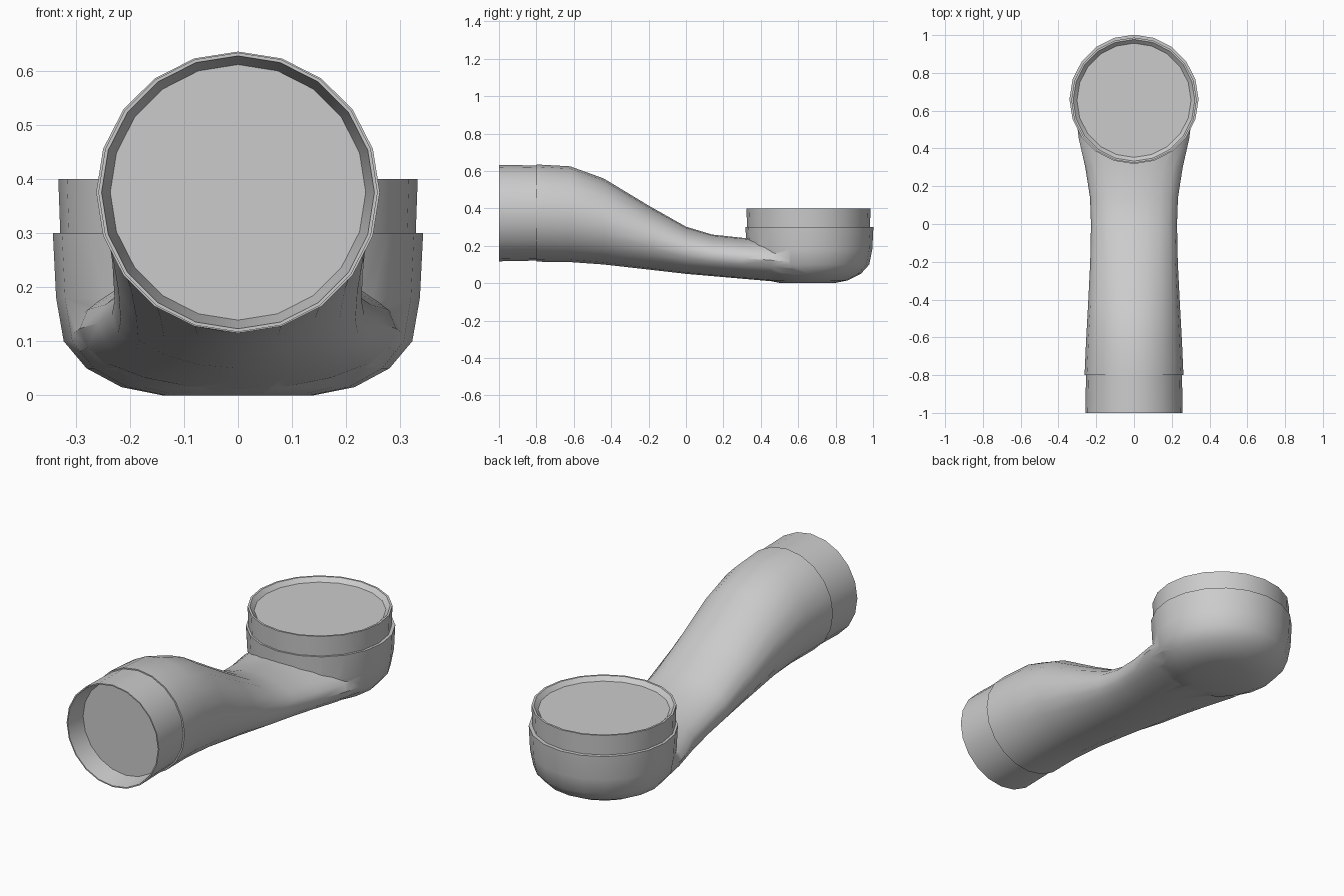
import bpy, bmesh, math
from mathutils import Vector

SIDES = 20
cube = bpy.data.objects.get("Cube")
if cube:
    bpy.data.objects.remove(cube, do_unlink=True)

grey = bpy.data.materials.new("duct grey")
grey.use_nodes = True
colour = (0.6, 0.6, 0.6, 1)
grey.diffuse_color = colour
grey.node_tree.nodes["Principled BSDF"].inputs["Base Color"].default_value = colour


def loft(name, rings, axis):
    """Skin closed elliptical rings (centre, half width, half depth) along y or z."""
    bm = bmesh.new()
    loops = []
    for centre, a, b in rings:
        loop = []
        for i in range(SIDES):
            t = 2 * math.pi * i / SIDES
            u, v = a * math.cos(t), b * math.sin(t)
            offset = (u, 0, v) if axis == "y" else (u, v, 0)
            loop.append(bm.verts.new(Vector(centre) + Vector(offset)))
        loops.append(loop)
    for lo, hi in zip(loops, loops[1:]):
        for i in range(SIDES):
            j = (i + 1) % SIDES
            bm.faces.new((lo[i], lo[j], hi[j], hi[i]))
    bm.faces.new(loops[0])
    bm.faces.new(loops[-1])
    bmesh.ops.recalc_face_normals(bm, faces=bm.faces)
    mesh = bpy.data.meshes.new(name)
    bm.to_mesh(mesh)
    bm.free()
    mesh.materials.append(grey)
    obj = bpy.data.objects.new(name, mesh)
    bpy.context.collection.objects.link(obj)
    return obj


def smooth(obj, degrees):
    bpy.ops.object.select_all(action="DESELECT")
    obj.select_set(True)
    bpy.context.view_layer.objects.active = obj
    bpy.ops.object.shade_smooth_by_angle(angle=math.radians(degrees))


# Swept pipe: y, bottom z, top z, half width
sections = [
    (-0.8, 0.115, 0.635, 0.262), (-0.62, 0.113, 0.625, 0.254),
    (-0.44, 0.1, 0.56, 0.244), (-0.2, 0.073, 0.415, 0.232),
    (0, 0.05, 0.302, 0.228), (0.14, 0.038, 0.26, 0.233),
    (0.3, 0.024, 0.243, 0.258), (0.45, 0.011, 0.236, 0.292),
    (0.56, 0.007, 0.22, 0.306), (0.68, 0.007, 0.2, 0.305),
]
pipe = loft("duct_body", [((0, y, (lo + hi) / 2), w, (hi - lo) / 2)
                          for y, lo, hi, w in sections], "y")

# Rounded cup under the upright outlet: centre y, z, radius
cup_profile = [(0.65, 0, 0.14), (0.65, 0.015, 0.215), (0.655, 0.05, 0.28),
               (0.658, 0.1, 0.322), (0.66, 0.18, 0.336), (0.66, 0.3, 0.342)]
cup = loft("outlet_cup", [((0, y, z), r, r) for y, z, r in cup_profile], "z")

# Fuse the cup into the pipe
join = pipe.modifiers.new("join", "BOOLEAN")
join.operation = "UNION"
join.solver = "EXACT"
join.object = cup
bpy.context.view_layer.objects.active = pipe
pipe.select_set(True)
bpy.ops.object.modifier_apply(modifier=join.name)
bpy.data.objects.remove(cup, do_unlink=True)
smooth(pipe, 40)

# Collars with a thin rim and a recessed cap: position along axis, radius
inlet = [(-0.79, 0.254), (-1, 0.258), (-1, 0.252), (-0.9, 0.236)]
smooth(loft("inlet_collar", [((0, y, 0.375), r, r) for y, r in inlet], "y"), 35)

outlet = [(0.29, 0.328), (0.4, 0.332), (0.4, 0.322), (0.38, 0.302)]
smooth(loft("outlet_collar", [((0, 0.655, z), r, r) for z, r in outlet], "z"), 35)
